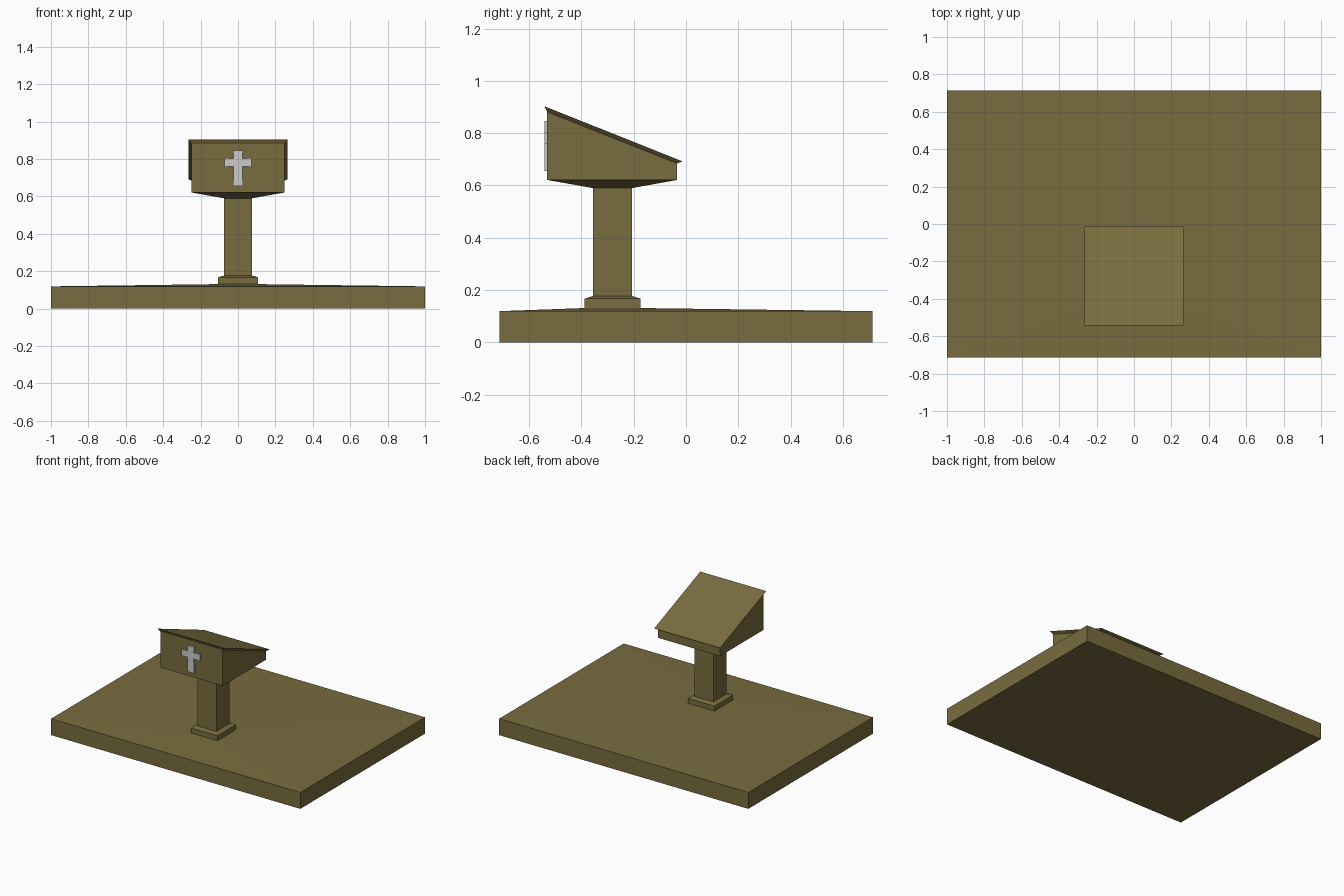
import bpy, bmesh

if "Cube" in bpy.data.objects:
    bpy.data.objects.remove(bpy.data.objects["Cube"])


def material(name, color):
    m = bpy.data.materials.new(name)
    m.diffuse_color = color
    m.use_nodes = True
    m.node_tree.nodes["Principled BSDF"].inputs["Base Color"].default_value = m.diffuse_color
    return m


def finish(name, bm, mat=None):
    bmesh.ops.recalc_face_normals(bm, faces=bm.faces)
    mesh = bpy.data.meshes.new(name)
    bm.to_mesh(mesh)
    bm.free()
    ob = bpy.data.objects.new(name, mesh)
    bpy.context.collection.objects.link(ob)
    if mat:
        mesh.materials.append(mat)
    return ob


def loft(name, rings, mat):
    """Closed solid through rectangles (half width, front y, back y, front z, back z)."""
    bm = bmesh.new()
    loops = [[bm.verts.new(p) for p in
              ((-w, y0, z0), (w, y0, z0), (w, y1, z1), (-w, y1, z1))]
             for w, y0, y1, z0, z1 in rings]
    for a, b in zip(loops, loops[1:]):
        for i in range(4):
            j = (i + 1) % 4
            bm.faces.new((a[i], a[j], b[j], b[i]))
    bm.faces.new(loops[0][::-1])
    bm.faces.new(loops[-1])
    return finish(name, bm, mat)


def square(half, z):
    return (half, CY - half, CY + half, z, z)


CY = -0.281
wood = material("wood", (0.19, 0.15, 0.05, 1))

# Platform, with its top rising slightly towards the foot
loft("platform", [(1, -0.714, 0.714, 0, 0), (1, -0.714, 0.714, 0.119, 0.119),
                  square(0.107, 0.131)], wood)

# Foot with chamfered top
loft("foot", [square(0.107, 0.131), square(0.107, 0.167), square(0.075, 0.177)], wood)

# Column
loft("column", [square(0.075, 0.177), square(0.075, 0.59)], wood)

# Desk box with tapered underside and sloping top
desk = (0.249, -0.531, -0.034)
rim = (*desk, 0.881, 0.684)
loft("desk", [square(0.075, 0.59), (*desk, 0.621, 0.621), rim], wood)

# Flared reading board
loft("reading_board", [rim, (0.265, -0.542, -0.013, 0.903, 0.692)], wood)

# Cross on the front panel, one outline extruded
half = [(0.026, 0.846), (0.024, 0.803), (0.073, 0.805),
        (0.073, 0.758), (0.024, 0.760), (0.026, 0.656)]
outline = half + [(-x, z) for x, z in reversed(half)]
bm = bmesh.new()
face = bm.faces.new([bm.verts.new((x, -0.529, z)) for x, z in outline])
ext = bmesh.ops.extrude_face_region(bm, geom=[face], use_keep_orig=True)
bmesh.ops.translate(bm, vec=(0, -0.013, 0),
                    verts=[v for v in ext["geom"] if isinstance(v, bmesh.types.BMVert)])
finish("cross", bm)
